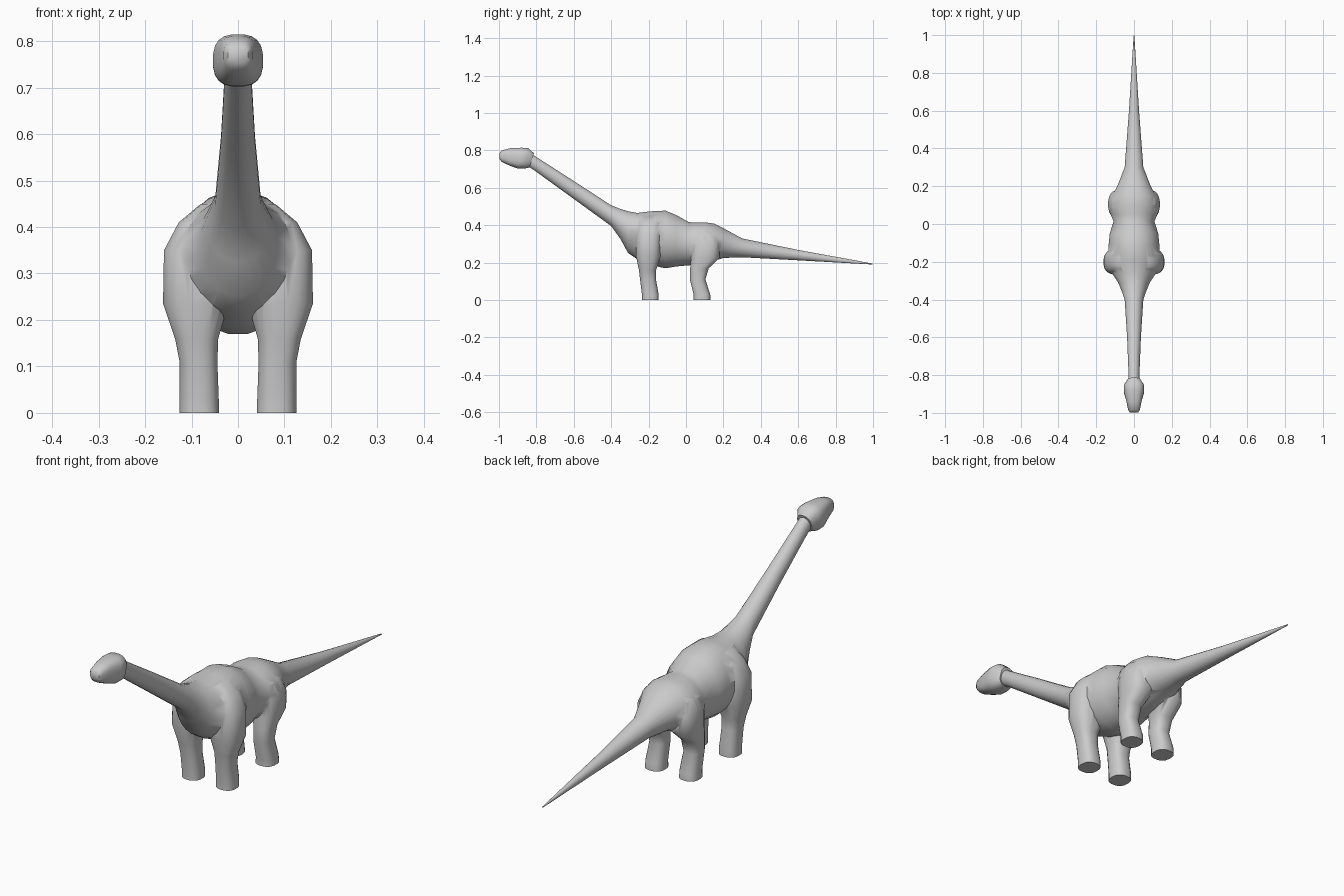
import bpy, bmesh, math

skin = bpy.data.materials.new("grey skin")
skin.diffuse_color = (0.6, 0.6, 0.6, 1)
N = 20


def loft(name, rings):
    """Skin a list of closed rings (lists of N points) and cap both ends."""
    bm = bmesh.new()
    loops = [[bm.verts.new(p) for p in ring] for ring in rings]
    for a, b in zip(loops, loops[1:]):
        for i in range(N):
            j = (i + 1) % N
            bm.faces.new((a[i], a[j], b[j], b[i]))
    bm.faces.new(loops[0])
    bm.faces.new(loops[-1])
    bmesh.ops.recalc_face_normals(bm, faces=bm.faces)
    me = bpy.data.meshes.new(name)
    bm.to_mesh(me)
    bm.free()
    ob = bpy.data.objects.new(name, me)
    me.materials.append(skin)
    bpy.context.collection.objects.link(ob)
    return ob


def oval(e):
    """Unit rounded-square outline; a smaller e is boxier."""
    for i in range(N):
        a = 2 * math.pi * (i + 0.5) / N
        c, s = math.cos(a), math.sin(a)
        yield math.copysign(abs(c) ** e, c), math.copysign(abs(s) ** e, s)


def spine_ring(y, top, bottom, w, e=1.0, slant=0.0):
    """Upright ring; slant pushes the top of the ring along y."""
    mid, h = (top + bottom) / 2, (top - bottom) / 2
    return [(w * c, y + slant * s, mid + h * s) for c, s in oval(e)]


def leg_ring(z, x0, x1, y0, y1, side):
    cx, rx, cy, ry = (x0 + x1) / 2, (x1 - x0) / 2, (y0 + y1) / 2, (y1 - y0) / 2
    return [(side * (cx + rx * c), cy + ry * s, z) for c, s in oval(0.8)]


# neck, trunk and tail: y, top, bottom, half width
spine = [(-0.86, 0.805, 0.725, 0.028), (-0.80, 0.765, 0.685, 0.029),
         (-0.60, 0.637, 0.54, 0.037), (-0.40, 0.507, 0.395, 0.050),
         (-0.35, 0.488, 0.325, 0.068), (-0.31, 0.476, 0.25, 0.085),
         (-0.26, 0.467, 0.217, 0.118), (-0.19, 0.476, 0.185, 0.140),
         (-0.11, 0.480, 0.168, 0.136), (-0.05, 0.455, 0.178, 0.130),
         (0.015, 0.418, 0.184, 0.109), (0.05, 0.415, 0.187, 0.126),
         (0.10, 0.417, 0.193, 0.130), (0.15, 0.410, 0.208, 0.118),
         (0.20, 0.385, 0.224, 0.090), (0.30, 0.330, 0.228, 0.050),
         (0.60, 0.268, 0.212, 0.027), (0.998, 0.195, 0.190, 0.002)]
body = loft("body", [spine_ring(*r) for r in spine])

# head: boxy rings from the snout to the nape
head_rings = [(-0.998, 0.785, 0.755, 0.022, 0.7), (-0.985, 0.800, 0.738, 0.031, 0.7),
              (-0.94, 0.812, 0.717, 0.040, 0.7), (-0.89, 0.815, 0.703, 0.054, 0.75),
              (-0.855, 0.812, 0.702, 0.054, 0.75), (-0.825, 0.785, 0.708, 0.034, 0.8)]
parts = [loft("head", [spine_ring(*r, 0.012 if r[0] > -0.9 else 0) for r in head_rings])]

# legs with shoulders or thighs: z, x inner, x outer, y front, y back
front_leg = [(0, 0.040, 0.126, -0.236, -0.146), (0.03, 0.041, 0.126, -0.236, -0.146),
             (0.11, 0.044, 0.126, -0.246, -0.160), (0.16, 0.042, 0.136, -0.252, -0.160),
             (0.235, 0.02, 0.162, -0.268, -0.135), (0.35, 0.02, 0.160, -0.268, -0.130),
             (0.41, 0.02, 0.128, -0.255, -0.130), (0.45, 0.02, 0.08, -0.24, -0.14)]
back_leg = [(0, 0.040, 0.126, 0.040, 0.131), (0.03, 0.041, 0.125, 0.040, 0.130),
            (0.11, 0.044, 0.122, 0.020, 0.104), (0.17, 0.042, 0.126, 0.022, 0.122),
            (0.225, 0.02, 0.136, 0.026, 0.180), (0.30, 0.02, 0.137, 0.028, 0.180),
            (0.355, 0.02, 0.115, 0.030, 0.165), (0.39, 0.02, 0.07, 0.05, 0.14)]
for name, table in (("front_leg", front_leg), ("back_leg", back_leg)):
    for side, tag in ((-1, "right"), (1, "left")):
        parts.append(loft(f"{name}_{tag}", [leg_ring(*r, side) for r in table]))

# merge every part into one continuous skin
bpy.context.view_layer.objects.active = body
body.select_set(True)
for p in parts:
    m = body.modifiers.new("join", "BOOLEAN")
    m.operation, m.solver, m.object = "UNION", "EXACT", p
    bpy.ops.object.modifier_apply(modifier=m.name)
    bpy.data.objects.remove(p)
bpy.ops.object.select_all(action="DESELECT")
body.select_set(True)
bpy.ops.object.shade_smooth_by_angle(angle=math.radians(50))
